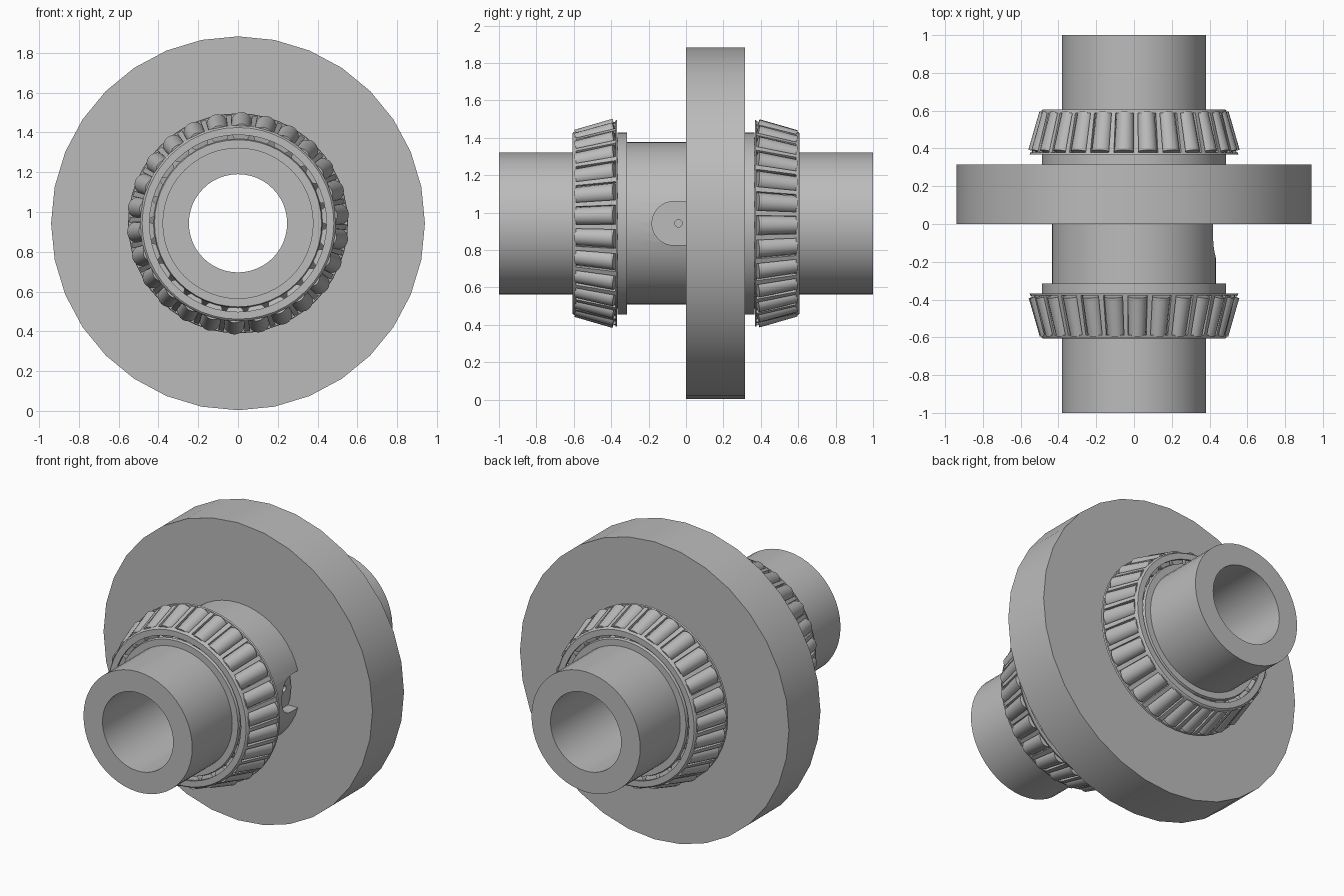
import bpy, bmesh
from math import sin, cos, pi, radians
from mathutils import Vector, Matrix

if "Cube" in bpy.data.objects:
    bpy.data.objects.remove(bpy.data.objects["Cube"])

AXIS_Z = 0.943
ROLLERS = 26

steel = bpy.data.materials.new("steel_grey")
steel.use_nodes = True
steel.diffuse_color = (0.5, 0.5, 0.5, 1)
steel.node_tree.nodes["Principled BSDF"].inputs["Base Color"].default_value = (0.5, 0.5, 0.5, 1)


def make_object(name, bm):
    bmesh.ops.recalc_face_normals(bm, faces=bm.faces)
    mesh = bpy.data.meshes.new(name)
    bm.to_mesh(mesh)
    bm.free()
    mesh.materials.append(steel)
    obj = bpy.data.objects.new(name, mesh)
    obj.location.z = AXIS_Z
    bpy.context.collection.objects.link(obj)
    return obj


def smooth(obj):
    bpy.ops.object.select_all(action='DESELECT')
    obj.select_set(True)
    bpy.context.view_layer.objects.active = obj
    bpy.ops.object.shade_smooth_by_angle(angle=radians(30))


def lathe(name, profile, segments, side=1):
    """Revolve a closed (y, radius) profile around the y axis."""
    bm = bmesh.new()
    rings = []
    for i in range(segments):
        a = 2 * pi * i / segments
        rings.append([bm.verts.new((r * sin(a), y * side, r * cos(a))) for y, r in profile])
    n = len(profile)
    for i in range(segments):
        p, q = rings[i], rings[(i + 1) % segments]
        for j in range(n):
            k = (j + 1) % n
            bm.faces.new((p[j], p[k], q[k], q[j]))
    return make_object(name, bm)


def prism_x(name, outline, x0, x1):
    """Extrude a (y, z) outline along x."""
    bm = bmesh.new()
    face = bm.faces.new([bm.verts.new((x0, y, z)) for y, z in outline])
    new = bmesh.ops.extrude_face_region(bm, geom=[face])["geom"]
    bmesh.ops.translate(bm, vec=(x1 - x0, 0, 0),
                        verts=[v for v in new if isinstance(v, bmesh.types.BMVert)])
    return make_object(name, bm)


def cut(obj, cutter):
    mod = obj.modifiers.new("cut", 'BOOLEAN')
    mod.object = cutter
    mod.solver = 'EXACT'
    bpy.context.view_layer.objects.active = obj
    bpy.ops.object.modifier_apply(modifier=mod.name)
    bpy.data.objects.remove(cutter)


# Hollow shaft with its thicker middle collar
shaft = lathe("hollow_shaft", [(-1, 0.247), (-1, 0.38), (-0.33, 0.38), (-0.33, 0.435),
                               (0.1, 0.435), (0.1, 0.38), (1, 0.38), (1, 0.247)], 48)

# Rounded keyway and its small screw hole on the left of the collar
tip = [(-0.065 - 0.117 * sin(pi * i / 16), 0.117 * cos(pi * i / 16)) for i in range(17)]
cut(shaft, prism_x("keyway_cutter", tip + [(0.05, -0.117), (0.05, 0.117)], 0.35, 0.6))
hole = [(-0.04 + 0.02 * cos(pi * i / 8), 0.02 * sin(pi * i / 8)) for i in range(16)]
cut(shaft, prism_x("hole_cutter", hole, 0.29, 0.5))
smooth(shaft)

# Large wheel disc
smooth(lathe("wheel_disc", [(0, 0.37), (0, 0.94), (0.315, 0.94), (0.315, 0.37)], 32))


def around(bm, phase):
    """Copy the geometry in bm around the y axis, one copy per roller."""
    source = bm.verts[:] + bm.edges[:] + bm.faces[:]
    for i in range(1, ROLLERS):
        dup = bmesh.ops.duplicate(bm, geom=source)["geom"]
        bmesh.ops.rotate(bm, cent=(0, 0, 0), matrix=Matrix.Rotation(2 * pi * i / ROLLERS, 3, 'Y'),
                         verts=[v for v in dup if isinstance(v, bmesh.types.BMVert)])
    bmesh.ops.rotate(bm, cent=(0, 0, 0), matrix=Matrix.Rotation(phase, 3, 'Y'), verts=bm.verts)


def tapered_bearing(label, side, phase):
    # Inner race with a wide back rib and a small front lip
    smooth(lathe(label + "_inner_race",
                 [(0.315, 0.375), (0.315, 0.487), (0.367, 0.487), (0.367, 0.453), (0.583, 0.412),
                  (0.583, 0.425), (0.6, 0.42), (0.6, 0.375)], 48, side))

    # Cage end rings
    smooth(lathe(label + "_cage_small_ring",
                 [(0.607, 0.445), (0.607, 0.482), (0.602, 0.488), (0.588, 0.493),
                  (0.588, 0.474), (0.595, 0.445)], 48, side))
    smooth(lathe(label + "_cage_large_ring",
                 [(0.378, 0.525), (0.378, 0.55), (0.368, 0.553), (0.368, 0.528)], 48, side))

    # Cage bars between the rollers
    bm = bmesh.new()
    bars = []
    for y, r, w in ((0.372, 0.528, 0.014), (0.595, 0.471, 0.011)):
        bars.append([bm.verts.new((x, y * side, z))
                     for x, z in ((-w, r), (w, r), (w, r + 0.018), (-w, r + 0.018))])
    bm.faces.new(bars[0])
    bm.faces.new(bars[1])
    for i in range(4):
        j = (i + 1) % 4
        bm.faces.new((bars[0][i], bars[0][j], bars[1][j], bars[1][i]))
    around(bm, phase + pi / ROLLERS)
    make_object(label + "_cage_bars", bm)

    # Tapered rollers, leaning towards the shaft ends
    big, small = Vector((0, 0.38 * side, 0.508)), Vector((0, 0.585 * side, 0.456))
    lean = small - big
    bm = bmesh.new()
    bmesh.ops.create_cone(bm, cap_ends=True, segments=20, radius1=0.053, radius2=0.046,
                          depth=lean.length)
    turn = lean.to_track_quat('Z', 'X').to_matrix().to_4x4()
    bmesh.ops.transform(bm, matrix=Matrix.Translation((big + small) / 2) @ turn, verts=bm.verts)
    around(bm, phase)
    smooth(make_object(label + "_rollers", bm))


tapered_bearing("front_bearing", -1, radians(2))
tapered_bearing("back_bearing", 1, radians(8))
